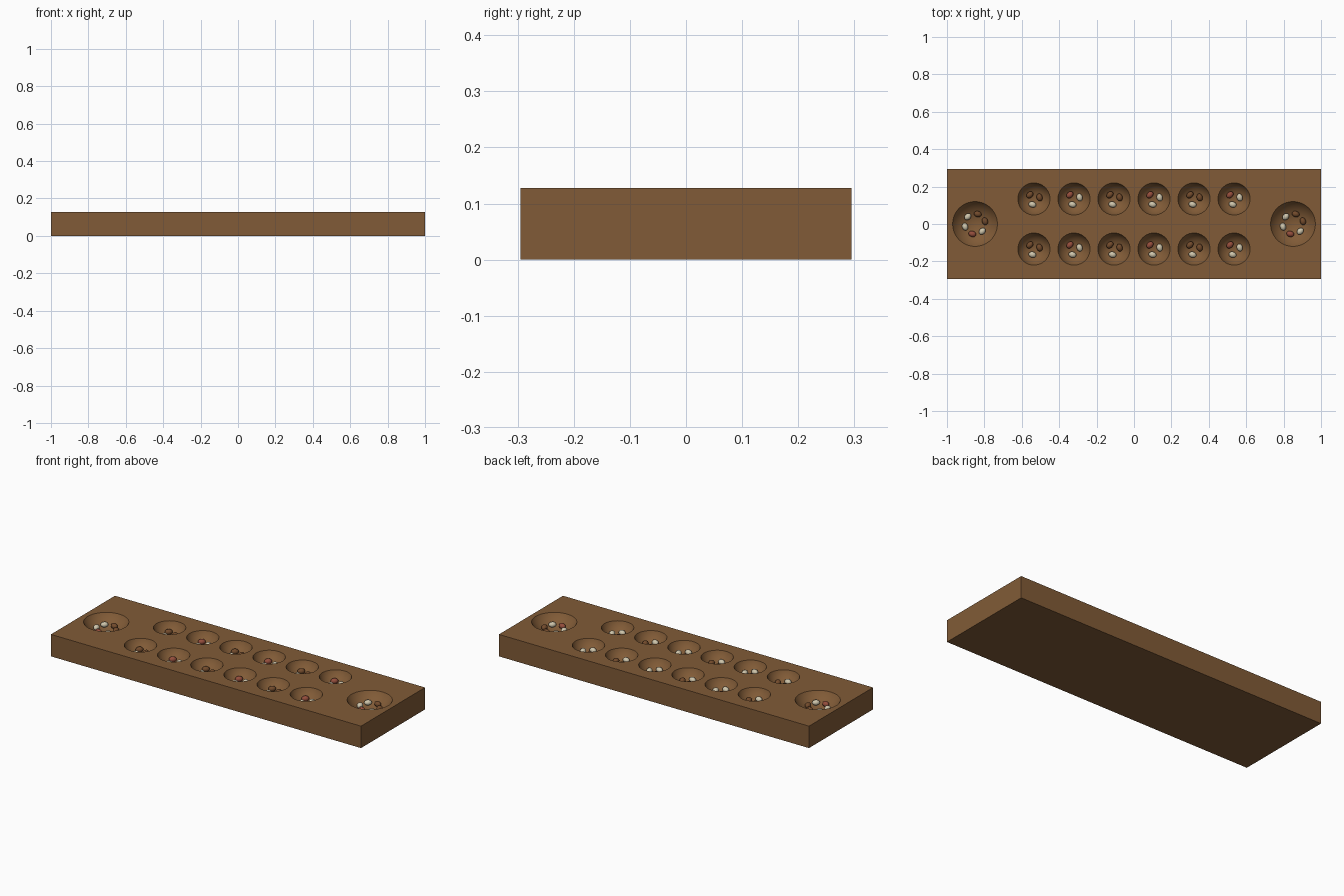
import bpy, bmesh, math
from mathutils import Matrix, Vector

if "Cube" in bpy.data.objects:
    bpy.data.objects.remove(bpy.data.objects["Cube"])

HALF_X, HALF_Y, TOP = 1.0, 0.295, 0.128


def material(name, rgb):
    m = bpy.data.materials.new(name)
    m.diffuse_color = (*rgb, 1)
    m.use_nodes = True
    m.node_tree.nodes["Principled BSDF"].inputs["Base Color"].default_value = m.diffuse_color
    return m


WOOD = material("board wood", (0.22, 0.105, 0.038))
PALE = material("pale seed", (0.62, 0.56, 0.41))
BROWN = material("brown seed", (0.17, 0.07, 0.025))
RED = material("red seed", (0.30, 0.075, 0.045))


def new_object(name, bm, mat):
    me = bpy.data.meshes.new(name)
    bm.to_mesh(me)
    bm.free()
    ob = bpy.data.objects.new(name, me)
    me.materials.append(mat)
    bpy.context.collection.objects.link(ob)
    return ob


def smooth(ob):
    bpy.ops.object.select_all(action='DESELECT')
    ob.select_set(True)
    bpy.context.view_layer.objects.active = ob
    bpy.ops.object.shade_smooth_by_angle(angle=math.radians(30))


# Bowl layout: x, y, rim radius, depth, seed ring radius, seed materials
bowls = []
for y in (-0.134, 0.134):
    for i in range(6):
        seeds = [PALE, RED, PALE] if i % 2 else [BROWN, BROWN, PALE]
        bowls.append(("pit", (i - 2.5) * 0.214, y, 0.086, 0.060, 0.031, seeds))
for x in (-0.85, 0.85):
    bowls.append(("store", x, 0, 0.12, 0.067, 0.055,
                  [BROWN, BROWN, PALE, PALE, RED, PALE]))

# Board block
bm = bmesh.new()
bmesh.ops.create_cube(bm, size=1, matrix=Matrix.Translation((0, 0, TOP / 2))
                      @ Matrix.Diagonal((2 * HALF_X, 2 * HALF_Y, TOP, 1)))
board = new_object("board", bm, WOOD)

# Spherical cutters for the bowls, and seeds resting in a ring inside each
cut = bmesh.new()
for kind, x, y, rim, depth, ring, seeds in bowls:
    R = (rim ** 2 + depth ** 2) / (2 * depth)
    cz = TOP + R - depth
    bmesh.ops.create_uvsphere(cut, u_segments=40, v_segments=28, radius=R,
                              matrix=Matrix.Translation((x, y, cz)))
    z = cz - math.sqrt(R * R - ring * ring) + 0.0155
    for k, mat in enumerate(seeds):
        a = math.radians(15) + k * math.tau / len(seeds)
        pos = Vector((x + ring * math.cos(a), y + ring * math.sin(a), z))
        bm = bmesh.new()
        bmesh.ops.create_uvsphere(
            bm, u_segments=16, v_segments=10, radius=1,
            matrix=Matrix.Translation(pos)
            @ Matrix.Rotation(a + math.pi / 2, 4, 'Z')
            @ Matrix.Diagonal((0.021, 0.016, 0.015, 1)))
        smooth(new_object(kind + "_seed", bm, mat))
cutter = new_object("bowl_cutter", cut, WOOD)
cutter.hide_render = True

# Carve the bowls
mod = board.modifiers.new("carve", 'BOOLEAN')
mod.operation = 'DIFFERENCE'
mod.solver = 'EXACT'
mod.object = cutter
bpy.context.view_layer.objects.active = board
bpy.ops.object.modifier_apply(modifier=mod.name)
bpy.data.objects.remove(cutter)
smooth(board)
